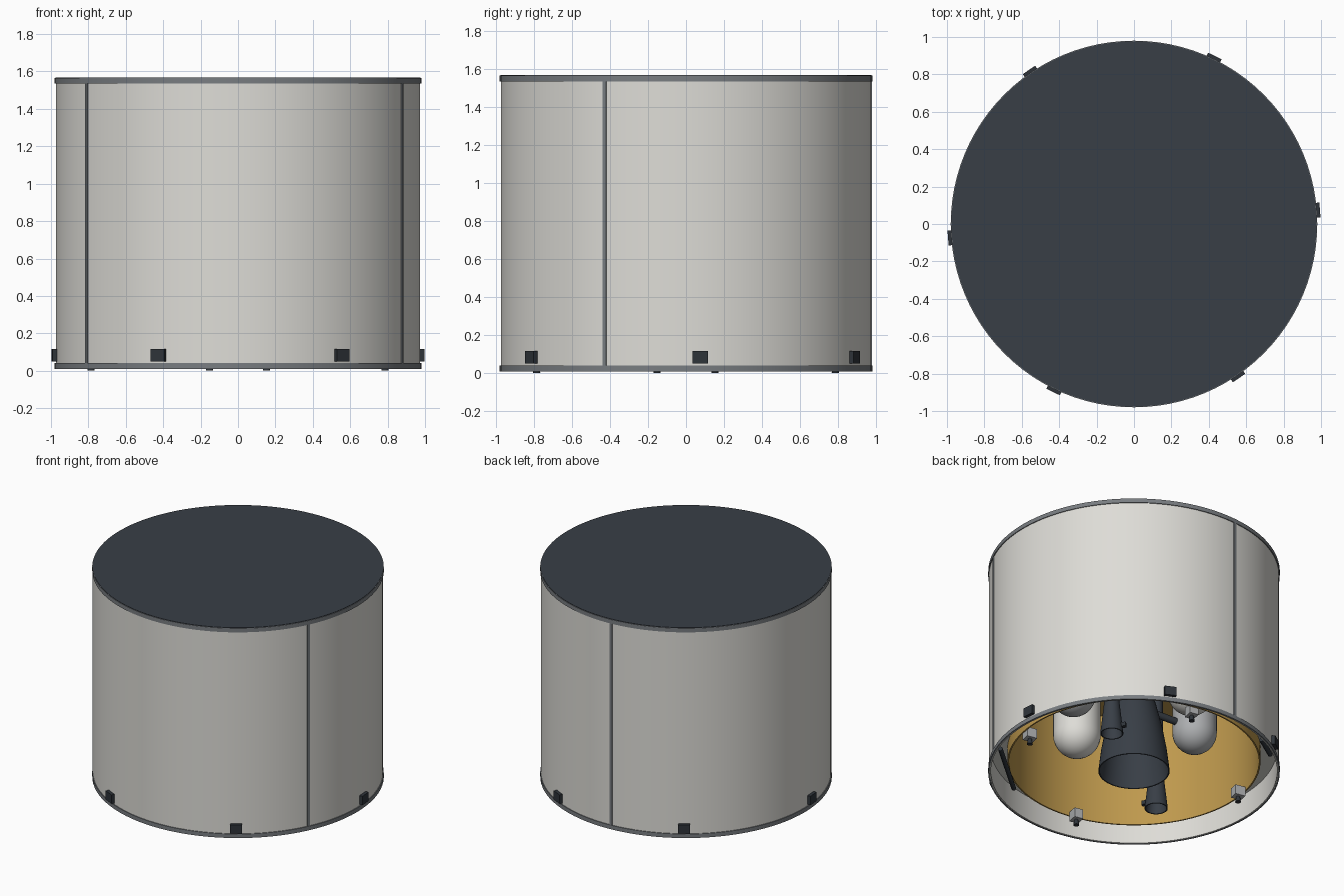
import bpy, math
from mathutils import Vector, Matrix

if "Cube" in bpy.data.objects:
    bpy.data.objects.remove(bpy.data.objects["Cube"])

def material(name, rgb):
    m = bpy.data.materials.new(name)
    m.diffuse_color = (*rgb, 1)
    m.use_nodes = True
    m.node_tree.nodes["Principled BSDF"].inputs["Base Color"].default_value = m.diffuse_color
    return m

WHITE = material("off_white", (0.73, 0.72, 0.68))
GREY = material("frame_grey", (0.19, 0.205, 0.22))
DARK = material("dark_slate", (0.040, 0.049, 0.062))
BLACK = material("clamp_charcoal", (0.028, 0.034, 0.042))
GOLD = material("gold_foil", (0.52, 0.32, 0.075))
LIGHT = material("light_grey", (0.42, 0.43, 0.44))

def make(name, verts, faces, mat, matrix=None):
    me = bpy.data.meshes.new(name)
    me.from_pydata(verts, [], faces)
    me.materials.append(mat)
    for p in me.polygons:
        p.use_smooth = True
    me.set_sharp_from_angle(angle=math.radians(35))
    ob = bpy.data.objects.new(name, me)
    bpy.context.collection.objects.link(ob)
    if matrix:
        ob.matrix_world = matrix
    return ob

def lathe(name, profile, mat, n=96, loop=False, matrix=None):
    """Revolve (radius, z) points about z; a loop joins last to first, otherwise ends are capped at radius 0."""
    verts, faces, rings = [], [], []
    for r, z in profile:
        if r == 0:
            rings.append([len(verts)] * n)
            verts.append((0, 0, z))
        else:
            rings.append(list(range(len(verts), len(verts) + n)))
            verts += [(r * math.cos(2 * math.pi * i / n), r * math.sin(2 * math.pi * i / n), z) for i in range(n)]
    pairs = list(zip(rings, rings[1:])) + ([(rings[-1], rings[0])] if loop else [])
    for a, b in pairs:
        for i in range(n):
            j = (i + 1) % n
            faces.append(list(dict.fromkeys((a[i], a[j], b[j], b[i]))))
    return make(name, verts, faces, mat, matrix)

def box(name, size, mat, matrix):
    x, y, z = (s / 2 for s in size)
    v = [(a, b, c) for a in (-x, x) for b in (-y, y) for c in (-z, z)]
    f = [(0, 1, 3, 2), (4, 6, 7, 5), (0, 4, 5, 1), (2, 3, 7, 6), (0, 2, 6, 4), (1, 5, 7, 3)]
    return make(name, v, f, mat, matrix)

def polar(angle, r, z):
    """Placement at an angle, with local x pointing outward."""
    return Matrix.Rotation(math.radians(angle), 4, 'Z') @ Matrix.Translation((r, 0, z))

def rod(name, a, b, r, mat):
    a, b = Vector(a), Vector(b)
    d = b - a
    m = Matrix.Translation(a) @ d.to_track_quat('Z', 'Y').to_matrix().to_4x4()
    return lathe(name, [(0, 0), (r, 0), (r, d.length), (0, d.length)], mat, 16, matrix=m)

# Outer shell, its end rings and the lid
lathe("outer_shell", [(0.974, 0.012), (0.974, 1.55), (0.962, 1.55), (0.962, 0.012)], WHITE, loop=True)
lathe("bottom_ring", [(0.970, 0.01), (0.980, 0.01), (0.980, 0.04), (0.970, 0.04)], GREY, loop=True)
lathe("top_ring", [(0.960, 1.535), (0.980, 1.535), (0.980, 1.565), (0.960, 1.565)], GREY, loop=True)
lathe("top_lid", [(0, 1.54), (0.976, 1.54), (0.976, 1.568), (0, 1.568)], DARK)

# Panel seams and hold-down clamps around the shell
for k in range(3):
    box("panel_seam", (0.012, 0.02, 1.5), GREY, polar(94 + 120 * k, 0.973, 0.79))
for k in range(6):
    box("clamp", (0.03, 0.08, 0.066), BLACK, polar(4.3 + 60 * k, 0.982, 0.083))

# Gold-lined engine bay and the closing web to the shell
lathe("engine_bay", [(0.85, 0.085), (0.85, 0.92), (0, 0.92), (0, 0.91), (0.84, 0.91), (0.84, 0.085)], GOLD, loop=True)
lathe("bay_web", [(0.845, 0.19), (0.968, 0.19), (0.968, 0.20), (0.845, 0.20)], WHITE, loop=True)

# Main engine bell, open at the bottom
lathe("main_engine", [(0, 0.91), (0.10, 0.91), (0.10, 0.80), (0.07, 0.74), (0.11, 0.65), (0.15, 0.52),
      (0.19, 0.35), (0.22, 0.18), (0.24, 0.015), (0.232, 0.015), (0.21, 0.18), (0.18, 0.35),
      (0.14, 0.52), (0.10, 0.65), (0.06, 0.74), (0, 0.74)], DARK, 48)

# Pair of auxiliary engines with side valves
for a in (33.5, 213.5):
    lathe("auxiliary_engine", [(0, 0.91), (0.045, 0.91), (0.045, 0.32), (0.06, 0.18), (0.078, 0.015),
          (0.070, 0.015), (0.05, 0.18), (0, 0.3)], DARK, 32, matrix=polar(a, 0.525, 0))
    box("auxiliary_valve", (0.03, 0.03, 0.03), BLACK, polar(a, 0.525, 0) @ Matrix.Translation((0, 0.085, 0.07)))

# Four small thrusters on the bay lip
for k in range(4):
    a = 79 + 90 * k
    box("thruster_block", (0.075, 0.065, 0.07), LIGHT, polar(a, 0.80, 0.075))
    lathe("thruster_tip", [(0, 0.045), (0.012, 0.045), (0.02, 0.0), (0, 0.0)], BLACK, 16, matrix=polar(a, 0.80, 0))

# Propellant tanks hanging in the bay
def tank(name, angle, r, mat):
    dome = [(r * math.sin(t * math.pi / 16), 0.46 - r * math.cos(t * math.pi / 16)) for t in range(9)]
    dome[0] = (0, dome[0][1])
    lathe(name, dome + [(r, 0.91), (0, 0.91)], mat, 32, matrix=polar(angle, 0.48, 0))

tank("white_tank", 103, 0.16, WHITE)
tank("white_tank", 283, 0.16, WHITE)
tank("grey_tank", -8, 0.15, LIGHT)
tank("grey_tank", 172, 0.15, LIGHT)

# Struts linking tanks to the engine, and the braces beside the bay
for a in (-8, 172):
    p, q = polar(a, 0.36, 0.5).translation, polar(a + 25, 0.12, 0.55).translation
    rod("tank_strut", p, q, 0.025, BLACK)
rod("bay_brace", polar(-25, 0.93, 0.05).translation, polar(-60, 0.86, 0.05).translation, 0.016, BLACK)
rod("bay_brace", polar(117, 0.93, 0.05).translation, polar(130, 0.93, 0.05).translation, 0.016, BLACK)
